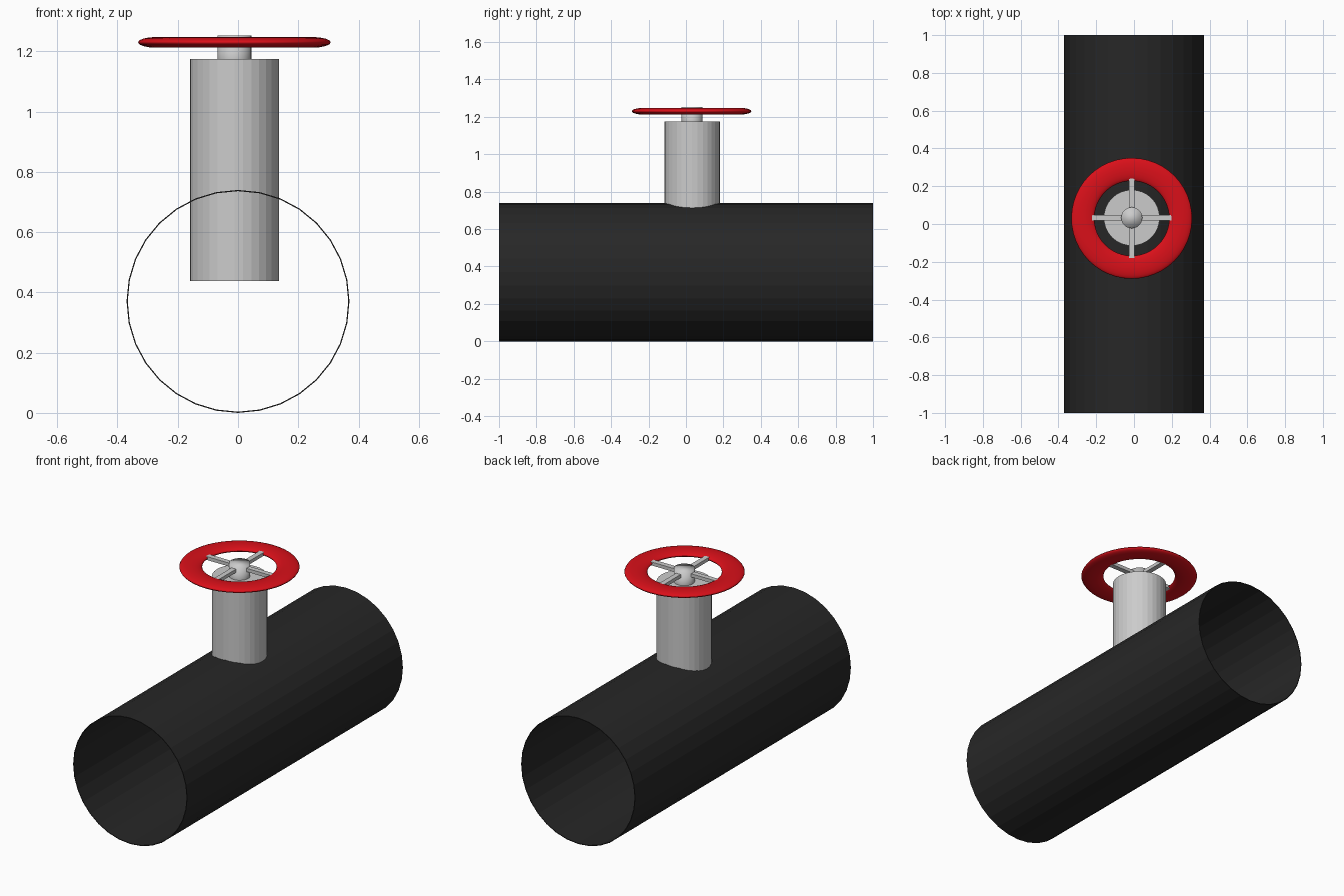
import bpy
from math import pi

if "Cube" in bpy.data.objects:
    bpy.data.objects.remove(bpy.data.objects["Cube"])

CX, CY = -0.012, 0.033   # valve axis
WHEEL_Z = 1.23


def colour(obj, name, rgb):
    mat = bpy.data.materials.new(name)
    mat.diffuse_color = (*rgb, 1)
    mat.use_nodes = True
    mat.node_tree.nodes["Principled BSDF"].inputs["Base Color"].default_value = mat.diffuse_color
    obj.data.materials.append(mat)


def cylinder(name, radius, z0, z1):
    bpy.ops.mesh.primitive_cylinder_add(vertices=32, radius=radius, depth=z1 - z0,
                                        location=(CX, CY, (z0 + z1) / 2))
    obj = bpy.context.object
    obj.name = name
    return obj


# Open thin-walled main pipe lying along y
bpy.ops.mesh.primitive_cylinder_add(vertices=32, radius=0.37, depth=2, end_fill_type='NOTHING',
                                    location=(0, 0, 0.37), rotation=(pi / 2, 0, 0))
pipe = bpy.context.object
pipe.name = "main_pipe"
wall = pipe.modifiers.new("wall", 'SOLIDIFY')
wall.thickness = 0.004
wall.offset = -1
colour(pipe, "black_pipe", (0.02, 0.02, 0.02))

# Valve neck rising out of the pipe, and the spindle on top
cylinder("valve_neck", 0.148, 0.437, 1.175)
cylinder("valve_spindle", 0.056, 1.10, 1.253)
bpy.ops.object.shade_smooth()

# Flattened red handwheel rim
bpy.ops.mesh.primitive_torus_add(major_segments=48, minor_segments=16, major_radius=0.259,
                                 minor_radius=0.061, location=(CX, CY - 0.003, WHEEL_Z))
rim = bpy.context.object
rim.name = "handwheel_rim"
rim.scale.z = 0.29
bpy.ops.object.shade_smooth()
colour(rim, "red_paint", (0.7, 0.005, 0.01))

# Two crossing bars form the four spokes
for i in range(2):
    bpy.ops.mesh.primitive_cube_add(size=1, location=(CX, CY, WHEEL_Z), rotation=(0, 0, i * pi / 2))
    bar = bpy.context.object
    bar.name = f"handwheel_spoke_{i + 1}"
    bar.scale = (0.43, 0.03, 0.02)
